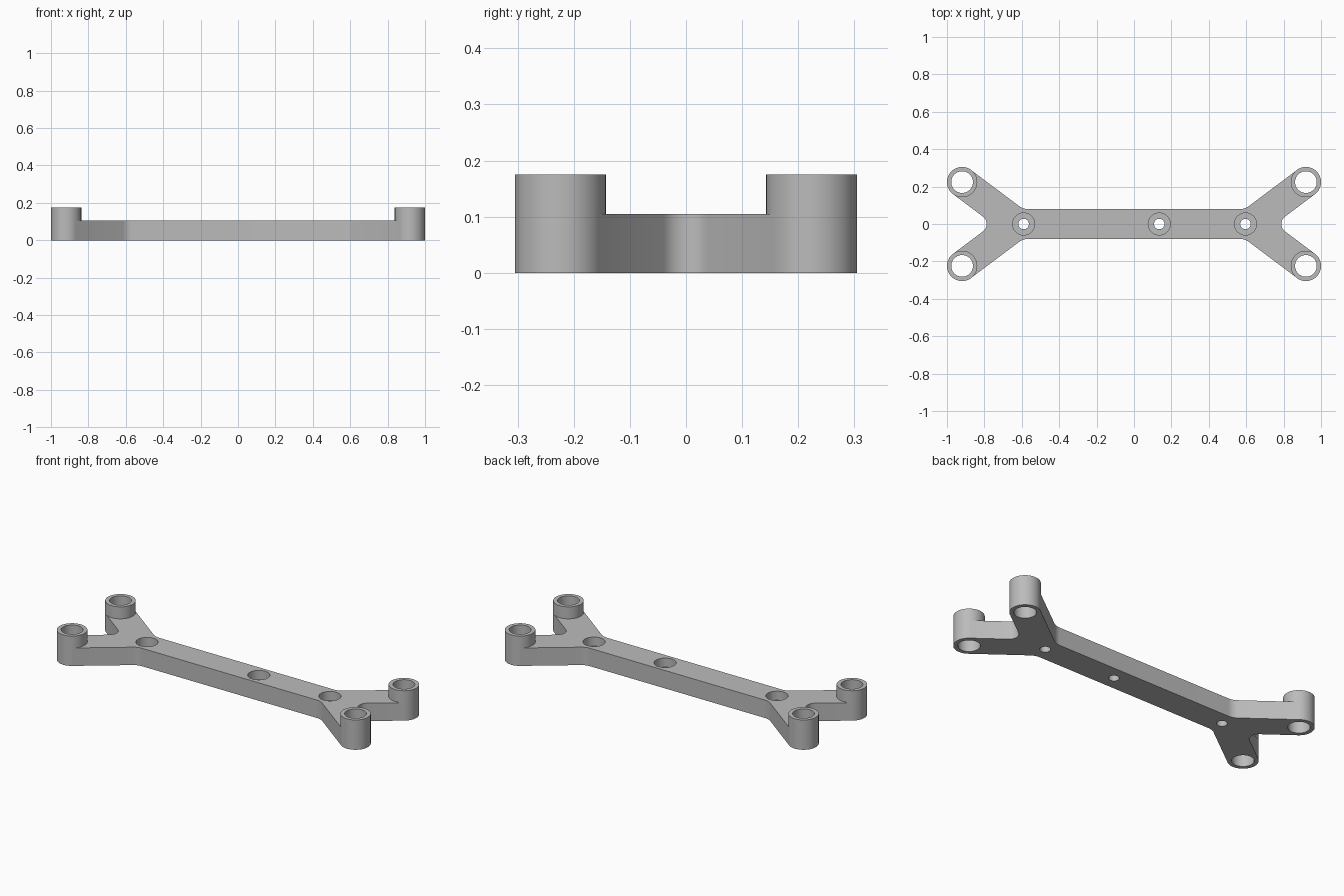
import bpy, bmesh
from math import atan2, pi, sin, cos, tan
from mathutils import Vector

cube = bpy.data.objects.get("Cube")
if cube:
    bpy.data.objects.remove(cube, do_unlink=True)

PLATE_H, POST_H = 0.105, 0.175
HALF_W, POST_R = 0.08, 0.081
POST = Vector((0.919, 0.224))
ARM_ANGLE = atan2(3, 4)

grey = bpy.data.materials.new("neutral grey")
grey.use_nodes = True
colour = (0.5, 0.5, 0.5, 1)
grey.diffuse_color = colour
grey.node_tree.nodes["Principled BSDF"].inputs["Base Color"].default_value = colour


def make_object(name, bm):
    bmesh.ops.recalc_face_normals(bm, faces=bm.faces)
    mesh = bpy.data.meshes.new(name)
    bm.to_mesh(mesh)
    bm.free()
    mesh.materials.append(grey)
    ob = bpy.data.objects.new(name, mesh)
    bpy.context.collection.objects.link(ob)
    return ob


def cylinder(name, x, y, r, z0, z1):
    bm = bmesh.new()
    bmesh.ops.create_cone(bm, cap_ends=True, segments=64, radius1=r, radius2=r, depth=z1 - z0)
    bmesh.ops.translate(bm, verts=bm.verts, vec=(x, y, (z0 + z1) / 2))
    return make_object(name, bm)


def fillet(prev, corner, nxt, r, steps=10):
    """Points of an arc of radius r that rounds a corner."""
    if r == 0:
        return [corner]
    u, v = (prev - corner).normalized(), (nxt - corner).normalized()
    half = u.angle(v) / 2
    mid = (u + v).normalized()
    side = (u - v).normalized()
    centre = corner + mid * (r / sin(half))
    sweep = pi / 2 - half
    angles = [sweep * (1 - 2 * i / steps) for i in range(steps + 1)]
    return [centre - mid * r * cos(a) + side * r * sin(a) for a in angles]


def combine(target, tool, operation):
    mod = target.modifiers.new(operation, 'BOOLEAN')
    mod.operation, mod.solver, mod.object = operation, 'EXACT', tool
    bpy.context.view_layer.objects.active = target
    bpy.ops.object.modifier_apply(modifier=mod.name)
    bpy.data.objects.remove(tool, do_unlink=True)


# Plate outline: a straight bar that forks into two arms at each end
arm = Vector((cos(ARM_ANGLE), sin(ARM_ANGLE)))
normal = Vector((-arm.y, arm.x)) * (POST_R - 0.0005)
outer, inner = POST + normal, POST - normal
shoulder = Vector((outer.x - (outer.y - HALF_W) / tan(ARM_ANGLE), HALF_W))
crotch = Vector((inner.x - inner.y / tan(ARM_ANGLE), 0))
flip = lambda p: Vector((p.x, -p.y))
half = [(shoulder, 0.08), (outer, 0), (inner, 0), (crotch, 0.05),
        (flip(inner), 0), (flip(outer), 0), (flip(shoulder), 0.08)]
corners = half + [(-p, r) for p, r in half]
outline = []
for i, (p, r) in enumerate(corners):
    outline += fillet(corners[i - 1][0], p, corners[(i + 1) % len(corners)][0], r)

bm = bmesh.new()
face = bm.faces.new([bm.verts.new((p.x, p.y, 0)) for p in outline])
top = bmesh.ops.extrude_face_region(bm, geom=[face])["geom"]
bmesh.ops.translate(bm, verts=[v for v in top if isinstance(v, bmesh.types.BMVert)],
                    vec=(0, 0, PLATE_H))
bracket = make_object("forked_bracket", bm)

# Four hollow corner posts
places = [(sx * POST.x, sy * POST.y) for sx in (-1, 1) for sy in (-1, 1)]
for x, y in places:
    combine(bracket, cylinder("post", x, y, POST_R, 0, POST_H), 'UNION')
for x, y in places:
    combine(bracket, cylinder("post_bore", x, y, 0.058, -0.1, 0.3), 'DIFFERENCE')

# Three counterbored screw holes along the bar
for x in (-0.59, 0.135, 0.596):
    combine(bracket, cylinder("screw_hole", x, 0, 0.028, -0.1, 0.3), 'DIFFERENCE')
    combine(bracket, cylinder("counterbore", x, 0, 0.059, 0.052, 0.3), 'DIFFERENCE')

# Smooth walls, crisp edges
bpy.ops.object.select_all(action='DESELECT')
bracket.select_set(True)
bpy.context.view_layer.objects.active = bracket
bpy.ops.object.shade_smooth_by_angle(angle=pi / 6)
